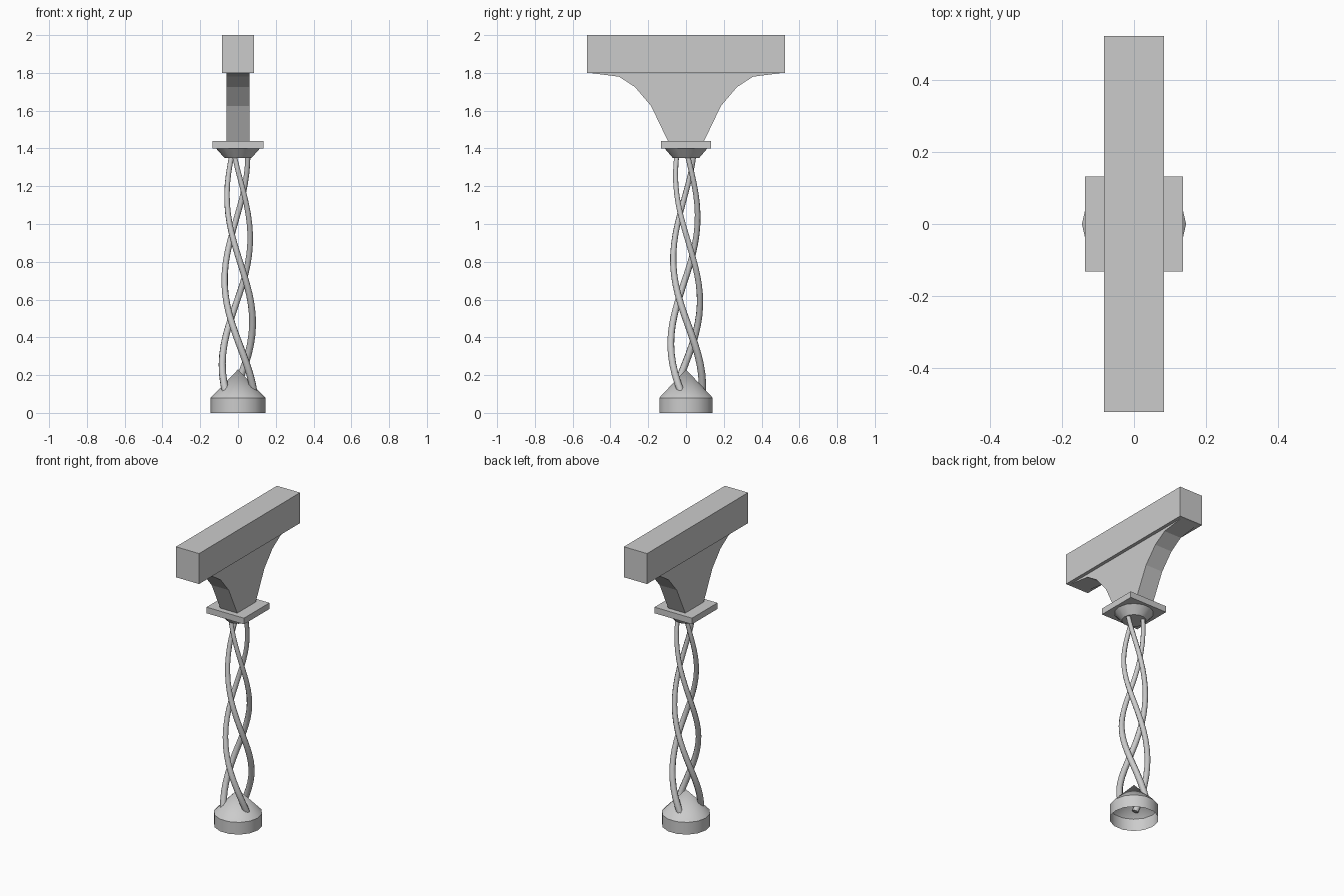
import bpy, bmesh
from math import cos, sin, pi, radians

if "Cube" in bpy.data.objects:
    bpy.data.objects.remove(bpy.data.objects["Cube"])


def mesh_object(name, bm, smooth=False):
    bmesh.ops.recalc_face_normals(bm, faces=bm.faces)
    me = bpy.data.meshes.new(name)
    bm.to_mesh(me)
    bm.free()
    ob = bpy.data.objects.new(name, me)
    bpy.context.collection.objects.link(ob)
    if smooth:
        bpy.ops.object.select_all(action='DESELECT')
        bpy.context.view_layer.objects.active = ob
        ob.select_set(True)
        bpy.ops.object.shade_smooth_by_angle(angle=radians(35))
    return ob


def box(name, hx, hy, z0, z1):
    bm = bmesh.new()
    bmesh.ops.create_cube(bm, size=1)
    for v in bm.verts:
        v.co = (v.co.x * 2 * hx, v.co.y * 2 * hy, z0 + (v.co.z + 0.5) * (z1 - z0))
    return mesh_object(name, bm)


def turned(name, profile, sides, cap_bottom=False):
    """Stack rings of (radius, z); a zero radius closes to a point."""
    bm = bmesh.new()
    rings = []
    for r, z in profile:
        n = sides if r else 1
        rings.append([bm.verts.new((r * cos(2 * pi * i / sides),
                                    r * sin(2 * pi * i / sides), z)) for i in range(n)])
    for a, b in zip(rings, rings[1:]):
        for i in range(sides):
            j = (i + 1) % sides
            if len(b) == 1:
                bm.faces.new((a[i], a[j], b[0]))
            else:
                bm.faces.new((a[i], a[j], b[j], b[i]))
    if cap_bottom:
        bm.faces.new(rings[0])
    return mesh_object(name, bm, True)


# Hollow foot with a pointed cap, open underneath
turned("base", [(0.145, 0), (0.145, 0.08), (0, 0.23)], 14)

# Three twisted strands, narrowing upward
Z0, Z1, STEPS = 0.10, 1.37, 24
for k in range(3):
    cu = bpy.data.curves.new(f"strand_{k + 1}", 'CURVE')
    cu.dimensions = '3D'
    cu.bevel_depth = 0.02
    cu.bevel_resolution = 2
    cu.use_fill_caps = True
    sp = cu.splines.new('POLY')
    sp.points.add(STEPS)
    for i, p in enumerate(sp.points):
        t = i / STEPS
        z = Z0 + (Z1 - Z0) * t
        a = pi - (z - 0.27) * 2 * pi / 1.35 + k * 2 * pi / 3
        r = 0.091 - 0.028 * z
        p.co = (r * cos(a), r * sin(a), z, 1)
        p.radius = 1 - 0.33 * t
    bpy.context.collection.objects.link(bpy.data.objects.new(f"strand_{k + 1}", cu))

# Flared collar and square plate
turned("collar", [(0.072, 1.35), (0.116, 1.40)], 14, cap_bottom=True)
box("plate", 0.136, 0.132, 1.40, 1.44)

# Curved bracket: half profile in y-z, mirrored and extruded along x
half = [(0.096, 1.44), (0.185, 1.625), (0.27, 1.725), (0.355, 1.78), (0.51, 1.80)]
outline = half + [(-y, z) for y, z in reversed(half)]
bm = bmesh.new()
face = bm.faces.new([bm.verts.new((-0.062, y, z)) for y, z in outline])
ext = bmesh.ops.extrude_face_region(bm, geom=[face], use_keep_orig=True)
for v in ext["geom"]:
    if isinstance(v, bmesh.types.BMVert):
        v.co.x = 0.062
mesh_object("bracket", bm)

# Top beam
box("beam", 0.084, 0.524, 1.80, 2.0)
